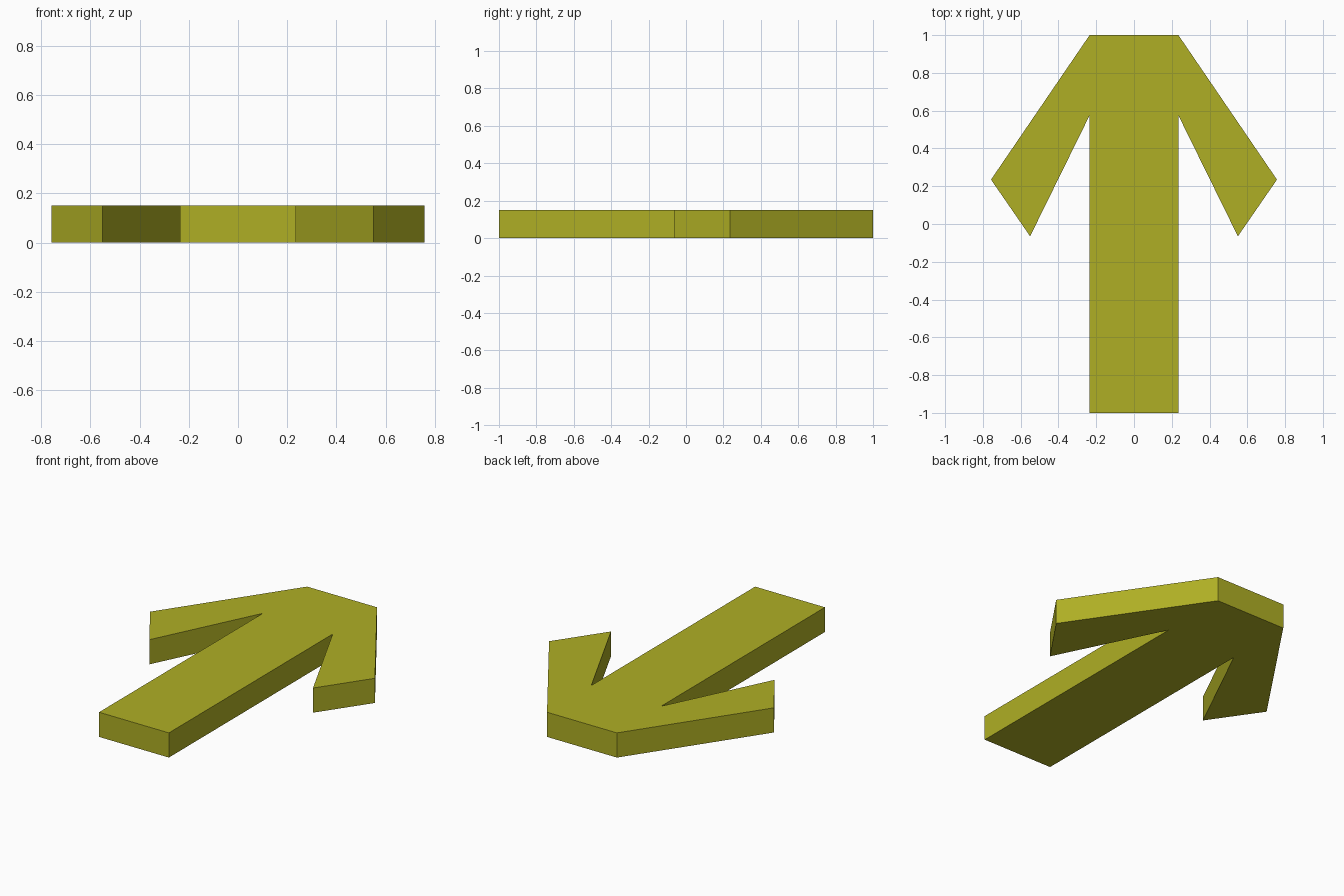
import bpy, bmesh

if "Cube" in bpy.data.objects:
    bpy.data.objects.remove(bpy.data.objects["Cube"])

# Flat olive-yellow colour
olive = bpy.data.materials.new("olive_yellow")
olive.diffuse_color = (0.43, 0.43, 0.018, 1)
olive.use_nodes = True
olive.node_tree.nodes["Principled BSDF"].inputs["Base Color"].default_value = olive.diffuse_color

THICKNESS = 0.15

# Right half of the arrow outline: shaft, notch, barb tip, barb corner, blunt nose
half = [(0.235, -1.0), (0.235, 0.575), (0.55, -0.065), (0.757, 0.235), (0.235, 1.0)]
outline = half + [(-x, y) for x, y in reversed(half)]

# Extrude the mirrored outline into a slab
bm = bmesh.new()
base = bm.faces.new([bm.verts.new((x, y, 0)) for x, y in outline])
ext = bmesh.ops.extrude_face_region(bm, geom=[base], use_keep_orig=True)
top = [v for v in ext["geom"] if isinstance(v, bmesh.types.BMVert)]
bmesh.ops.translate(bm, verts=top, vec=(0, 0, THICKNESS))
bmesh.ops.recalc_face_normals(bm, faces=bm.faces)

mesh = bpy.data.meshes.new("arrow")
bm.to_mesh(mesh)
bm.free()
mesh.materials.append(olive)
bpy.context.collection.objects.link(bpy.data.objects.new("arrow", mesh))
